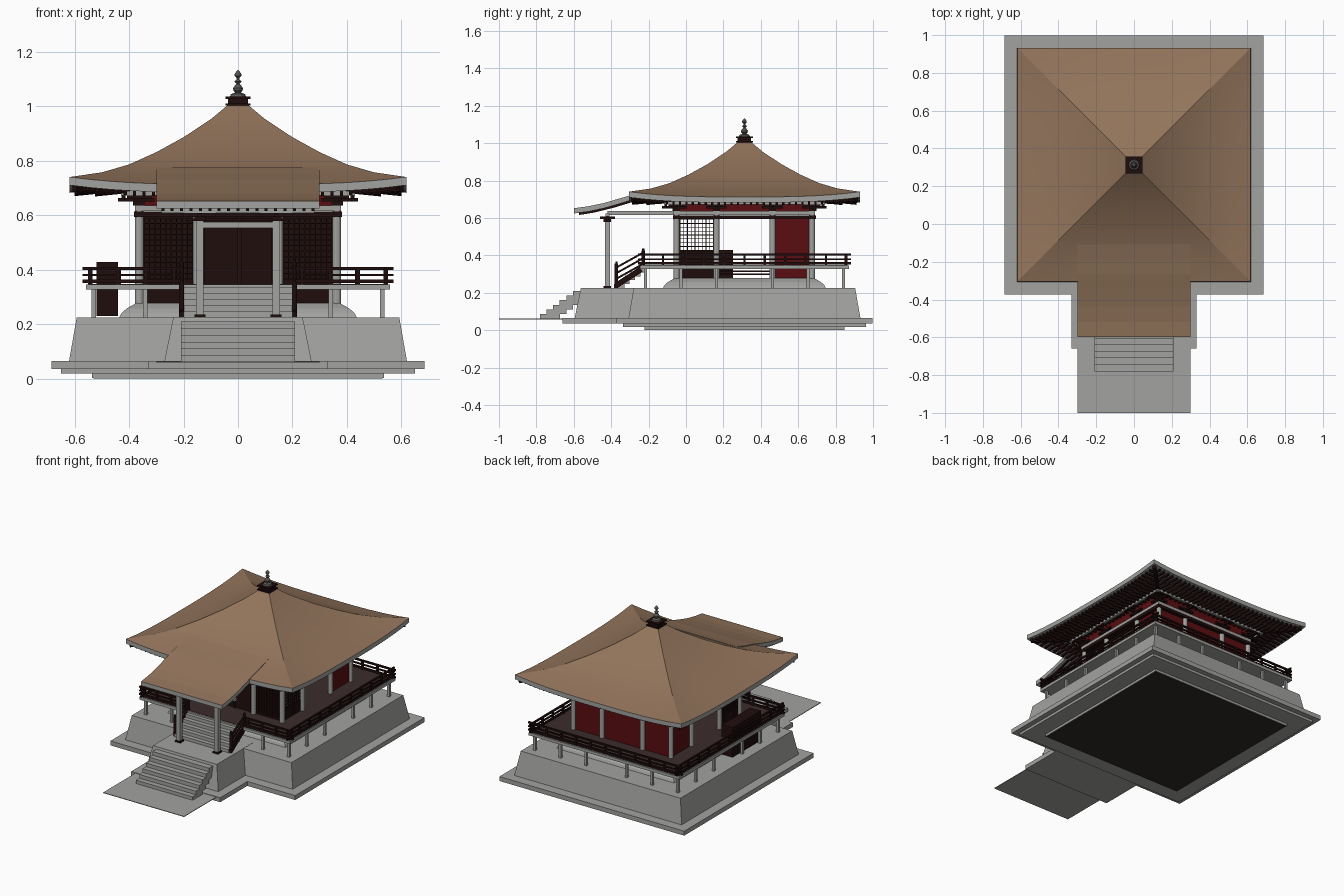
import bpy, bmesh, math
from mathutils import Vector

if "Cube" in bpy.data.objects:
    bpy.data.objects.remove(bpy.data.objects["Cube"])

YC = 0.3125  # hall centre

def mat(name, c):
    m = bpy.data.materials.new(name)
    m.diffuse_color = (*c, 1)
    m.use_nodes = True
    m.node_tree.nodes["Principled BSDF"].inputs["Base Color"].default_value = m.diffuse_color
    return m

GREY = mat("pale_grey", (0.36, 0.36, 0.35))
ROOF = mat("roof_brown", (0.29, 0.175, 0.105))
RED = mat("deep_red", (0.10, 0.004, 0.005))
DARK = mat("dark_lacquer", (0.014, 0.004, 0.004))
DECK = mat("deck_brown", (0.045, 0.024, 0.024))
BRONZE = mat("bronze", (0.10, 0.095, 0.085))
UNDER = mat("under_brown", (0.03, 0.024, 0.021))

def finish(name, bm, *mats, smooth=False):
    me = bpy.data.meshes.new(name)
    bmesh.ops.recalc_face_normals(bm, faces=bm.faces)
    bm.to_mesh(me)
    bm.free()
    for m in mats:
        me.materials.append(m)
    ob = bpy.data.objects.new(name, me)
    bpy.context.collection.objects.link(ob)
    if smooth:
        bpy.ops.object.select_all(action='DESELECT')
        ob.select_set(True)
        bpy.context.view_layer.objects.active = ob
        bpy.ops.object.shade_smooth_by_angle(angle=math.radians(25))
    return ob

def hexa(bm, lo, hi):
    a = [bm.verts.new(p) for p in lo]
    b = [bm.verts.new(p) for p in hi]
    bm.faces.new(a[::-1])
    bm.faces.new(b)
    for i in range(4):
        j = (i + 1) % 4
        bm.faces.new((a[i], a[j], b[j], b[i]))

def box(bm, x0, x1, y0, y1, z0, z1, inset=0):
    def ring(i, z):
        return [(x0+i, y0+i, z), (x1-i, y0+i, z), (x1-i, y1-i, z), (x0+i, y1-i, z)]
    hexa(bm, ring(0, z0), ring(inset, z1))

def sq(bm, h, z0, z1, inset=0):
    box(bm, -h, h, YC-h, YC+h, z0, z1, inset)

def side(k, u, v, z=0):
    # u runs along side k, v points outward; 0 front, 1 right, 2 back, 3 left
    x, y = [(u, -v), (v, u), (-u, v), (-v, -u)][k]
    return Vector((x, YC + y, z))

def sbox(bm, k, u0, u1, v0, v1, z0, z1):
    a, b = side(k, u0, v0), side(k, u1, v1)
    box(bm, min(a.x, b.x), max(a.x, b.x), min(a.y, b.y), max(a.y, b.y), z0, z1)

def beam(bm, p, q, w, h):
    p, q = Vector(p), Vector(q)
    d = (q - p).normalized()
    s = d.cross(Vector((0, 0, 1))).normalized() * w/2
    n = s.cross(d).normalized() * h/2
    c = [-s-n, s-n, s+n, -s+n]
    hexa(bm, [p+o for o in c], [q+o for o in c])

def cyl(bm, x, y, r, z0, z1, seg=12):
    g = bmesh.ops.create_cone(bm, cap_ends=True, segments=seg, radius1=r, radius2=r, depth=z1-z0)
    bmesh.ops.translate(bm, verts=g['verts'], vec=(x, y, (z0+z1)/2))

# stone podium with front projection, approach slab and lower steps
b = bmesh.new()
sq(b, 0.535, 0.002, 0.018)
sq(b, 0.65, 0.018, 0.035)
sq(b, 0.685, 0.035, 0.065)
box(b, -0.33, 0.33, -0.66, -0.3, 0.035, 0.065)
sq(b, 0.62, 0.065, 0.225, 0.028)
box(b, -0.27, 0.27, -0.595, -0.15, 0.065, 0.226, 0.033)
box(b, -0.3, 0.3, -1.0, -0.66, 0.058, 0.062)
for i in range(6):
    y = -0.78 + i*0.035
    box(b, -0.21, 0.21, y, y+0.07, 0.06 + max(0, i-1)*0.025, 0.085 + i*0.025)
finish("stone_podium", b, GREY)
b = bmesh.new()
sq(b, 0.53, 0, 0.004)
finish("podium_underside", b, UNDER)

# rounded plaster mound below the hall
b = bmesh.new()
for h, z0, z1, i in [(0.435, 0.225, 0.24, 0.007), (0.428, 0.24, 0.258, 0.02), (0.408, 0.258, 0.278, 0.036)]:
    sq(b, h, z0, z1, i)
finish("plaster_mound", b, GREY)

# veranda: edge frame, posts, planks
b = bmesh.new()
sq(b, 0.558, 0.327, 0.346)
for k in range(4):
    for u in (-0.53, -0.34, -0.15, 0.15, 0.34):
        p = side(k, u, 0.53)
        box(b, p.x-0.008, p.x+0.008, p.y-0.008, p.y+0.008, 0.225, 0.33)
for i in range(5):  # upper stair
    y = -0.385 + i*0.029
    box(b, -0.2, 0.2, y, y+0.055, 0.225 + i*0.021, 0.247 + i*0.022)
finish("veranda_frame", b, GREY)
b = bmesh.new()
sq(b, 0.55, 0.344, 0.348)
finish("veranda_planks", b, DECK)

# railings
b = bmesh.new()
for k in range(4):
    spans = [(-0.57, -0.21), (0.21, 0.57)] if k == 0 else [(-0.57, 0.57)]
    for u0, u1 in spans:
        for z, h in ((0.357, 0.012), (0.38, 0.008), (0.405, 0.011)):
            sbox(b, k, u0, u1, 0.535, 0.546, z-h/2, z+h/2)
        n = round((u1-u0)/0.12)
        for i in range(n+1):
            u = u0+0.025 + (u1-u0-0.05)*i/n
            sbox(b, k, u-0.006, u+0.006, 0.534, 0.547, 0.346, 0.403)
for x in (-0.207, 0.207):  # stair rails
    for y, z0, z1 in ((-0.372, 0.225, 0.355), (-0.228, 0.34, 0.425)):
        cyl(b, x, y, 0.009, z0, z1)
        cyl(b, x, y, 0.006, z1, z1+0.012)
    for d in (0, 0.03, 0.06):
        beam(b, (x, -0.372, 0.275+d), (x, -0.228, 0.355+d), 0.01, 0.01)
    beam(b, (x, -0.375, 0.238), (x, -0.24, 0.325), 0.014, 0.03)
finish("railings", b, DARK)

# tall box beside the left veranda
b = bmesh.new()
box(b, -0.52, -0.44, -0.05, 0.25, 0.23, 0.428)
finish("side_chest", b, DARK)

# hall columns, beams and plaster band
b = bmesh.new()
for k in range(4):
    for u in (-0.362, -0.15, 0.15):
        p = side(k, u, 0.362)
        cyl(b, p.x, p.y, 0.016, 0.27, 0.64)
    sbox(b, k, -0.375, 0.375, 0.345, 0.378, 0.616, 0.636)
    sbox(b, k, -0.43, 0.43, 0.412, 0.428, 0.672, 0.688)
finish("hall_columns", b, GREY)
b = bmesh.new()
for k in range(4):
    sbox(b, k, -0.38, 0.38, 0.34, 0.382, 0.594, 0.614)
    for u in (-0.362, -0.15, 0.15, 0.362):  # bracket sets
        sbox(b, k, u-0.018, u+0.018, 0.35, 0.385, 0.636, 0.65)
        sbox(b, k, u-0.055, u+0.055, 0.365, 0.38, 0.65, 0.663)
        sbox(b, k, u-0.008, u+0.008, 0.36, 0.44, 0.65, 0.663)
        sbox(b, k, u-0.045, u+0.045, 0.413, 0.427, 0.661, 0.673)
finish("beams_and_brackets", b, DARK)

# wall panels
b = bmesh.new()
for k in range(4):
    sbox(b, k, -0.362, 0.362, 0.352, 0.36, 0.634, 0.705)
sbox(b, 2, -0.362, 0.362, 0.352, 0.36, 0.275, 0.6)
sbox(b, 1, 0.15, 0.362, 0.352, 0.36, 0.275, 0.6)
sbox(b, 3, -0.362, -0.15, 0.352, 0.36, 0.275, 0.6)
finish("red_walls", b, RED)
b = bmesh.new()
sbox(b, 0, -0.362, 0.362, 0.342, 0.354, 0.275, 0.6)
for k, u0, u1 in ((0, -0.345, -0.165), (0, 0.165, 0.345), (1, -0.345, -0.165), (3, 0.165, 0.345)):
    if k:
        sbox(b, k, u0, u1, 0.35, 0.36, 0.275, 0.42)
    for i in range(10):
        u = u0 + (u1-u0)*i/9
        sbox(b, k, u-0.002, u+0.002, 0.354, 0.361, 0.36, 0.6)
    for i in range(12):
        z = 0.365 + i*0.0205
        sbox(b, k, u0, u1, 0.355, 0.36, z-0.002, z+0.002)
for k in (1, 3):  # floor ties of the open bays
    for z in (0.295, 0.312):
        sbox(b, k, -0.15, 0.15, 0.352, 0.36, z, z+0.007)
for u in (-0.135, 0, 0.127):  # front door stiles
    sbox(b, 0, u-0.004, u+0.012, 0.352, 0.362, 0.348, 0.595)
finish("dark_doors_and_lattice", b, DARK)

# main roof surface
PROF = [(0.03, 1.01), (0.1, 0.952), (0.2, 0.886), (0.3, 0.831), (0.4, 0.786), (0.5, 0.757), (0.618, 0.74)]
RE = 0.618

def lerp(tab, r):
    for (a, za), (c, zc) in zip(tab, tab[1:]):
        if r <= c:
            break
    return za + (zc-za)*(r-a)/(c-a)

def roof_z(r, s):
    return lerp(PROF, r) - 0.028*(r/RE)**3*(1-abs(s)**3)

def soffit(r, u):
    e = roof_z(RE, min(1, abs(u)/RE)) - 0.03
    return 0.708 + (e-0.708)*(r-0.36)/(RE-0.36)

b = bmesh.new()
N = 16
for k in range(4):
    rows = []
    for r, _ in PROF:
        rows.append([side(k, r*s, r, roof_z(r, s)) for s in [2*i/N-1 for i in range(N+1)]])
    for r in (RE, 0.36):
        rows.append([side(k, r*s, r, soffit(r, s*RE) if r == RE else 0.708) for s in [2*i/N-1 for i in range(N+1)]])
    grid = [[b.verts.new(p) for p in row] for row in rows]
    for j in range(len(grid)-1):
        for i in range(N):
            f = b.faces.new((grid[j][i], grid[j][i+1], grid[j+1][i+1], grid[j+1][i]))
            f.material_index = int(j >= len(PROF)-1)
bmesh.ops.remove_doubles(b, verts=b.verts, dist=0.0005)
finish("main_roof", b, ROOF, GREY, smooth=True)

# porch roof sweeping forward from the main slope
PORCH = [(0.42, 0.775), (0.5, 0.751), (0.58, 0.731), (0.65, 0.709), (0.75, 0.68), (0.83, 0.663), (0.91, 0.652)]
b = bmesh.new()
for (r0, z0), (r1, z1) in zip(PORCH, PORCH[1:]):
    t = 0.028
    hexa(b, [side(0, u, r, z-t) for u, r, z in ((-.3, r0, z0), (.3, r0, z0), (.3, r1, z1), (-.3, r1, z1))],
         [side(0, u, r, z) for u, r, z in ((-.3, r0, z0), (.3, r0, z0), (.3, r1, z1), (-.3, r1, z1))])
bmesh.ops.recalc_face_normals(b, faces=b.faces)
for f in b.faces:
    f.material_index = 0 if f.normal.z > 0.5 else 1
finish("porch_roof", b, ROOF, GREY)

# rafters in two tiers, hip rafters and porch rafters
b = bmesh.new()
for k in range(4):
    for i in range(-17, 18):
        u = i*0.0345
        for r0, r1, d in ((0.37, 0.525, 0.016), (0.5, 0.6, 0.007)):
            r0 = max(r0, abs(u))
            if r0 < r1-0.01:
                beam(b, side(k, u, r0, soffit(r0, u)-d), side(k, u, r1, soffit(r1, u)-d), 0.012, 0.014)
    beam(b, side(k, 0.36, 0.36, 0.69), side(k, 0.6, 0.6, 0.698), 0.02, 0.022)
for i in range(-8, 9):
    pts = [side(0, i*0.0345, r, lerp(PORCH, r)-0.034) for r in (0.6, 0.7, 0.8, 0.885)]
    for p, q in zip(pts, pts[1:]):
        beam(b, p, q, 0.011, 0.012)
finish("rafters", b, DARK)

# porch posts and beams
b = bmesh.new()
d = bmesh.new()
for x in (-0.14, 0.14):
    box(b, x-0.014, x+0.014, -0.434, -0.406, 0.235, 0.58)
    box(d, x-0.02, x+0.02, -0.44, -0.4, 0.225, 0.236)
    box(d, x-0.02, x+0.02, -0.44, -0.4, 0.578, 0.595)
    box(d, x-0.06, x+0.06, -0.428, -0.412, 0.593, 0.608)
    box(d, x-0.008, x+0.008, -0.46, -0.38, 0.593, 0.608)
    box(b, x-0.01, x+0.01, -0.42, -0.05, 0.616, 0.636)
box(b, -0.14, 0.14, -0.43, -0.41, 0.552, 0.575)
box(b, -0.28, 0.28, -0.43, -0.41, 0.608, 0.624)
box(d, -0.19, 0.19, -0.426, -0.414, 0.578, 0.588)
finish("porch_posts", b, GREY)
finish("porch_brackets", d, DARK)

# roof crown and turned finial
b = bmesh.new()
sq(b, 0.036, 0.985, 1.03)
sq(b, 0.046, 1.003, 1.01)
sq(b, 0.045, 1.027, 1.035)
finish("roof_crown", b, DARK)
b = bmesh.new()
PTS = [(0, 1.034), (0.03, 1.034), (0.026, 1.044), (0.01, 1.05), (0.017, 1.057), (0.018, 1.066), (0.012, 1.076),
       (0.006, 1.082), (0.014, 1.09), (0.006, 1.097), (0.005, 1.103), (0.012, 1.11), (0.012, 1.118), (0.006, 1.127), (0, 1.133)]
vs = [b.verts.new((r, YC, z)) for r, z in PTS]
es = [b.edges.new(e) for e in zip(vs, vs[1:])]
bmesh.ops.spin(b, geom=vs+es, cent=(0, YC, 0), axis=(0, 0, 1), angle=math.tau, steps=16)
bmesh.ops.remove_doubles(b, verts=b.verts, dist=0.0003)
finish("finial", b, BRONZE, smooth=True)
